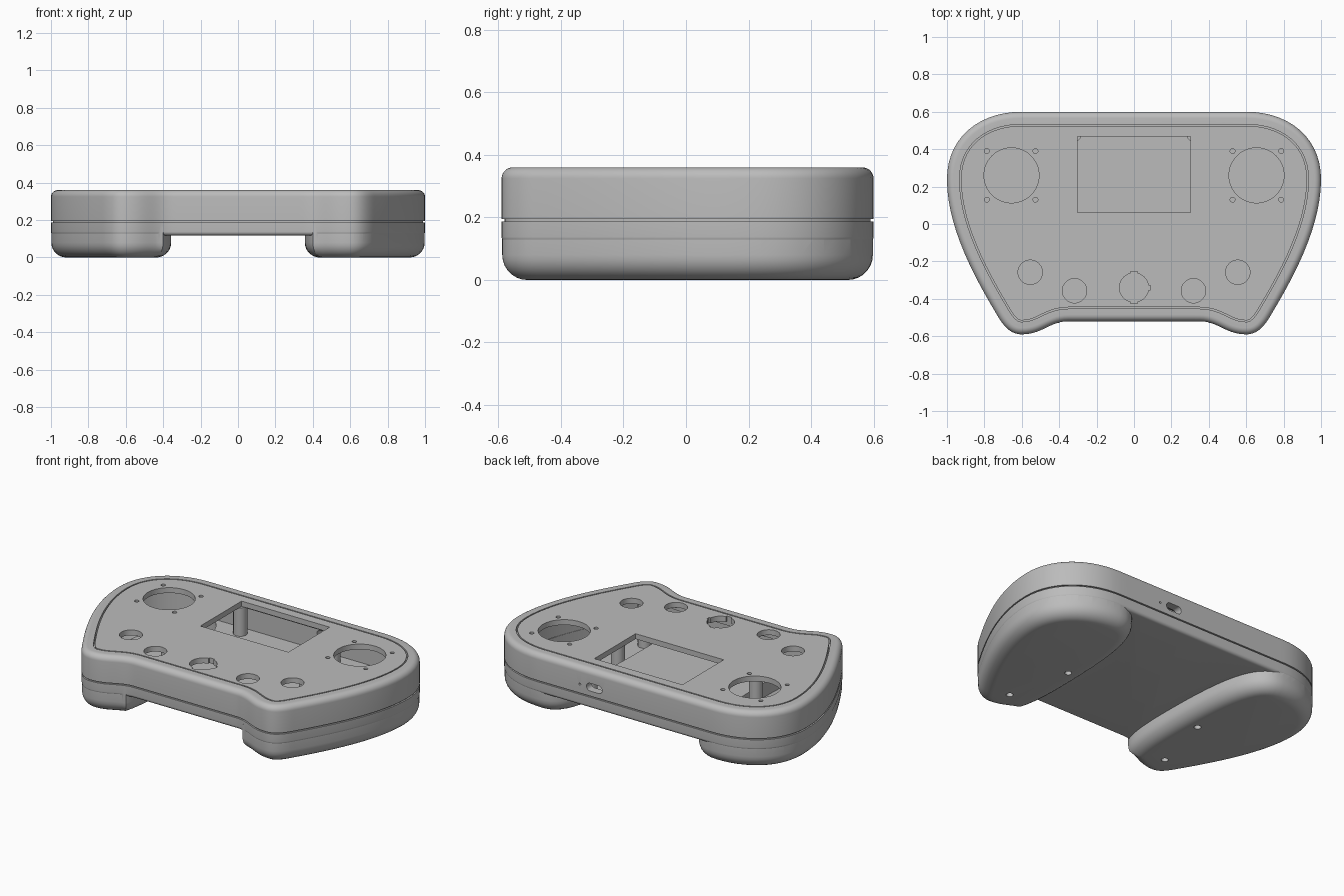
import bpy, bmesh, math
from mathutils import Vector, Matrix
from mathutils.geometry import interpolate_bezier

cube = bpy.data.objects.get("Cube")
if cube:
    bpy.data.objects.remove(cube, do_unlink=True)

GREY = (0.5, 0.5, 0.5, 1)
mat = bpy.data.materials.new("plain grey plastic")
mat.use_nodes = True
mat.diffuse_color = GREY
bsdf = mat.node_tree.nodes["Principled BSDF"]
bsdf.inputs["Base Color"].default_value = GREY
bsdf.inputs["Roughness"].default_value = 0.6


def path(*segments, steps=14):
    """Sample a chain of Bezier segments, without the last end point."""
    points = []
    for seg in segments:
        corners = [Vector((x, y, 0)) for x, y in seg]
        points += [p.to_2d() for p in interpolate_bezier(*corners, steps + 1)[:-1]]
    return points


def mirrored(points):
    return [Vector((-p.x, p.y)) for p in reversed(points)]


def offset(points, d):
    """Move a closed outline inwards, collapsing places that would fold over."""
    if abs(d) < 1e-6:
        return points
    n = len(points)
    area = sum(points[i - 1].cross(points[i]) for i in range(n))
    side = d if area > 0 else -d
    moved = []
    for i in range(n):
        t = (points[(i + 1) % n] - points[i - 1]).normalized()
        moved.append(points[i] + Vector((-t.y, t.x)) * side)
    good = [q for q in moved if min((q - p).length for p in points) >= d * 0.98]
    return [min(good, key=lambda g: (g - q).length) for q in moved]


def finish(name, bm):
    bmesh.ops.remove_doubles(bm, verts=bm.verts, dist=1e-5)
    bmesh.ops.recalc_face_normals(bm, faces=bm.faces)
    mesh = bpy.data.meshes.new(name)
    bm.to_mesh(mesh)
    bm.free()
    mesh.materials.append(mat)
    obj = bpy.data.objects.new(name, mesh)
    bpy.context.collection.objects.link(obj)
    return obj


def loft(name, outline, levels):
    """Closed solid through rings given as (inset, height)."""
    bm = bmesh.new()
    rings = [[bm.verts.new((p.x, p.y, z)) for p in offset(outline, d)] for d, z in levels]
    n = len(outline)
    for low, high in zip(rings, rings[1:]):
        for i in range(n):
            j = (i + 1) % n
            bm.faces.new((low[i], low[j], high[j], high[i]))
    bm.faces.new(rings[0])
    bm.faces.new(rings[-1])
    return finish(name, bm)


def cylinder(name, x, y, r, z0, z1, sides=48):
    bm = bmesh.new()
    bmesh.ops.create_cone(bm, cap_ends=True, segments=sides, radius1=r, radius2=r,
                          depth=z1 - z0, matrix=Matrix.Translation((x, y, (z0 + z1) / 2)))
    return finish(name, bm)


def box(name, centre, size):
    bm = bmesh.new()
    bmesh.ops.create_cube(bm, size=1, matrix=Matrix.Translation(centre) @ Matrix.Diagonal((*size, 1)))
    return finish(name, bm)


def back_hole(x, z, r):
    bm = bmesh.new()
    bmesh.ops.create_cone(bm, cap_ends=True, segments=24, radius1=r, radius2=r, depth=0.3,
                          matrix=Matrix.Translation((x, 0.6, z)) @ Matrix.Rotation(math.pi / 2, 4, "X"))
    return finish("hole_cutter", bm)


def combine(obj, tools, operation="DIFFERENCE"):
    """Cut or join the tools into the part, then drop them."""
    for tool in tools:
        mod = obj.modifiers.new("combine", "BOOLEAN")
        mod.operation = operation
        mod.solver = "EXACT"
        mod.object = tool
    bpy.context.view_layer.update()
    graph = bpy.context.evaluated_depsgraph_get()
    mesh = bpy.data.meshes.new_from_object(obj.evaluated_get(graph))
    obj.modifiers.clear()
    obj.data = mesh
    for tool in tools:
        bpy.data.objects.remove(tool, do_unlink=True)


def fillet(r, z, up, steps=7):
    """Quarter-round levels starting at the wall and ending on the flat."""
    angles = [math.pi / 2 * i / steps for i in range(steps + 1)]
    return [(r * (1 - math.cos(a)), z + up * r * math.sin(a)) for a in angles]


# Body outline: right half from back centre to front centre, then its mirror
back = [(0, .6), (.2, .6), (.4, .6), (.6, .6)]
flank = path([(.6, .6), (.83, .6), (1, .46), (1, .24)],
             [(1, .24), (1, -.02), (.85, -.29), (.73, -.49)],
             [(.73, -.49), (.69, -.56), (.65, -.59), (.6, -.59)],
             [(.6, -.59), (.49, -.59), (.45, -.52), (.35, -.52)])
front = [(.35, -.52), (.23, -.52), (.12, -.52), (0, -.52)]
half = path(back) + flank + path(front) + [Vector((0, -.52))]
outline = half + mirrored(half)[1:-1]

# Upper shell with a ledge that carries the face panel
upper_shell = loft("upper_shell", outline, [(0, .195)] + fillet(.035, .325, 1))
combine(upper_shell, [
    loft("cavity", outline, [(.05, .1), (.05, .28), (.09, .3), (.09, .34)]),
    loft("recess", outline, [(.067, .327), (.067, .4)]),
    back_hole(.18, .25, .024), back_hole(.24, .25, .024),
    box("port_cutter", (.21, .6, .25), (.06, .3, .048)),
    back_hole(.31, .25, .007)])

# Lower shell: thin slab with a rounded hand grip on each side
lower_shell = loft("lower_shell", outline,
                   fillet(.02, .138, -1)[::-1] + [(0, .187), (.01, .187), (.01, .195)])
inner_edge = path([(.4, -.53), (.37, -.48), (.355, -.35), (.355, -.2)],
                  [(.355, -.2), (.355, .35), (.4, .6), (.6, .6)])
right_grip = [p for p in flank if not (p.x < .41 and p.y < 0)] + inner_edge
grips, hollows = [], []
for foot in (right_grip, mirrored(right_grip)):
    foot = offset(foot, .002)
    grips.append(loft("grip", foot, fillet(.08, .08, -1)[::-1] + [(0, .165)]))
    hollows.append(loft("grip_hollow", foot, [(.075, .035), (.05, .06), (.05, .2)]))
combine(lower_shell, grips, "UNION")
combine(lower_shell, hollows + [loft("cavity", outline, [(.05, .15), (.05, .3)])])

# Screw posts inside and their holes underneath
screws = [(s * x, y) for s in (-1, 1) for x, y in ((.475, -.01), (.57, -.41))]
combine(lower_shell, [cylinder("screw_cutter", x, y, .02, -.05, .03, 24) for x, y in screws])
for x, y in screws:
    cylinder("screw_post", x, y, .04, .03, .327, 32)
for s in (-1, 1):
    cylinder("back_post", s * .32, .48, .04, .14, .327, 32)

# Face panel with openings for screen, sticks, buttons and dial
face_panel = loft("face_panel", outline, [(.075, .327), (.075, .36)])
cutters = [box("screen_cutter", (0, .265, .35), (.605, .405, .2)),
           cylinder("dial_cutter", 0, -.34, .078, .3, .4),
           box("notch", (0, -.34, .35), (.035, .172, .1)),
           box("notch", (.045, -.34, .35), (.085, .025, .1))]
for s in (-1, 1):
    cutters.append(cylinder("stick_cutter", s * .655, .26, .147, .3, .4, 64))
    for x, y in ((.555, -.258), (.318, -.357)):
        cutters.append(cylinder("button_cutter", s * x, y, .065, .3, .4))
    for x in (.527, .787):
        for y in (.13, .39):
            cutters.append(cylinder("pin_cutter", s * x, y, .013, .3, .4, 20))
combine(face_panel, cutters)

# Smooth shading with crisp edges
bpy.ops.object.select_all(action="DESELECT")
for obj in bpy.context.collection.objects:
    if obj.type == "MESH":
        obj.select_set(True)
        bpy.context.view_layer.objects.active = obj
bpy.ops.object.shade_smooth_by_angle(angle=math.radians(30))
